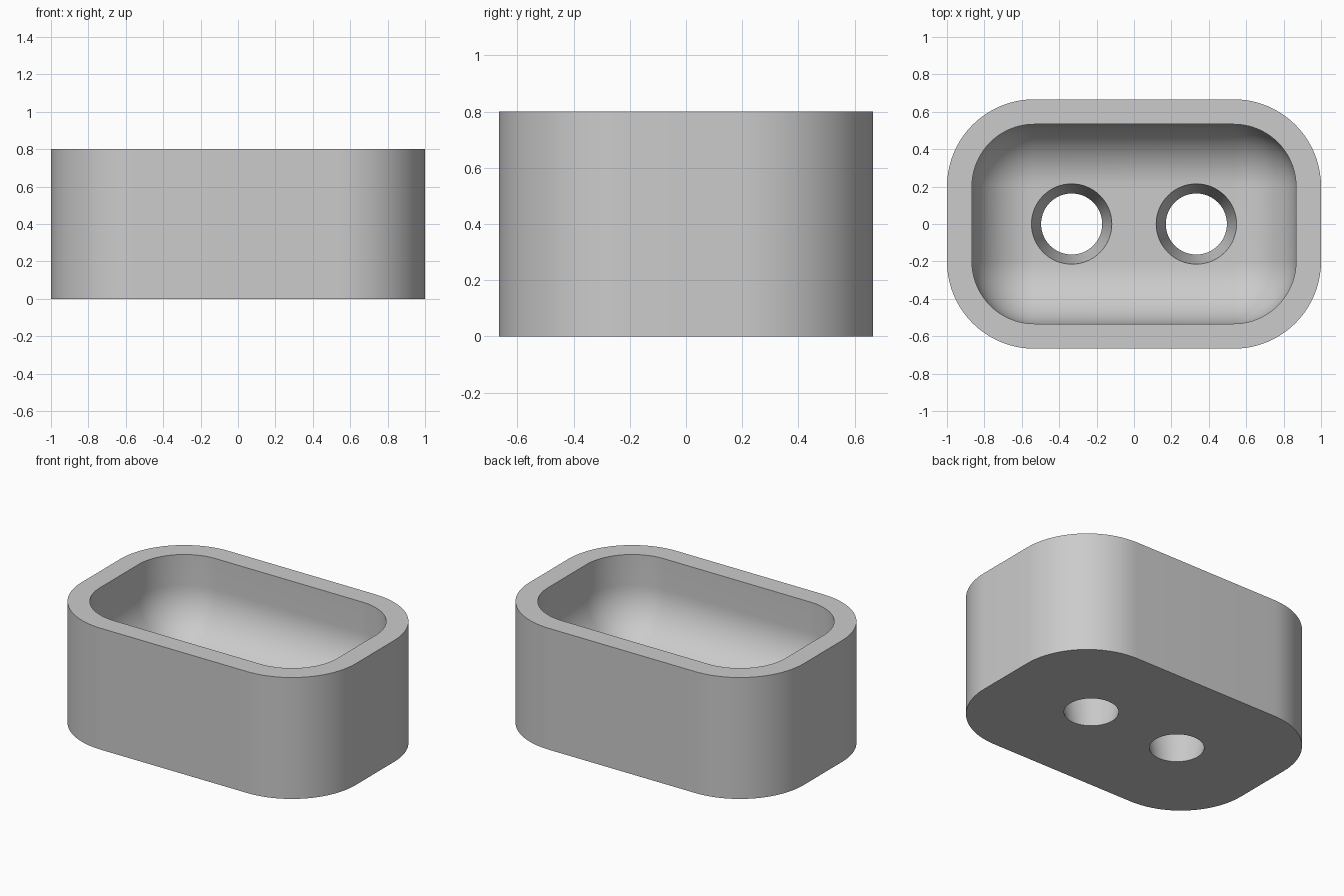
import bpy
import bmesh
import math

U = 1 / 15            # design unit: the tray is 30 x 20 x 12 units
WIDTH, DEPTH, HEIGHT = 30 * U, 20 * U, 12 * U
WALL, FLOOR = 2 * U, 4 * U
FILLET = 5 * U        # cavity corner and floor rounding
CORNER_STEPS, FILLET_STEPS = 20, 18

default = bpy.data.objects.get("Cube")
if default:
    bpy.data.objects.remove(default, do_unlink=True)

grey = bpy.data.materials.new("light grey")
grey.use_nodes = True
grey.diffuse_color = (0.6, 0.6, 0.6, 1)
grey.node_tree.nodes["Principled BSDF"].inputs["Base Color"].default_value = (0.6, 0.6, 0.6, 1)


def make_object(name, bm):
    mesh = bpy.data.meshes.new(name)
    bmesh.ops.recalc_face_normals(bm, faces=bm.faces)
    bm.to_mesh(mesh)
    bm.free()
    mesh.materials.append(grey)
    obj = bpy.data.objects.new(name, mesh)
    bpy.context.collection.objects.link(obj)
    return obj


def rounded_ring(bm, inset, radius, z):
    """Rounded rectangle of vertices, inset from the outer footprint."""
    cx = WIDTH / 2 - inset - radius
    cy = DEPTH / 2 - inset - radius
    ring = []
    for corner, (sx, sy) in enumerate([(1, 1), (-1, 1), (-1, -1), (1, -1)]):
        for i in range(CORNER_STEPS + 1):
            a = math.pi / 2 * (corner + i / CORNER_STEPS)
            ring.append(bm.verts.new((sx * cx + radius * math.cos(a),
                                      sy * cy + radius * math.sin(a), z)))
    return ring


# Tray body: outer wall, rim, inner wall, rounded cavity floor
bm = bmesh.new()
outer_radius = FILLET + WALL
rings = [rounded_ring(bm, 0, outer_radius, 0),
         rounded_ring(bm, 0, outer_radius, HEIGHT),
         rounded_ring(bm, WALL, FILLET, HEIGHT)]
for i in range(FILLET_STEPS + 1):
    a = math.pi / 2 * i / FILLET_STEPS
    r = FILLET * math.cos(a)
    rings.append(rounded_ring(bm, WALL + FILLET - r, r,
                              FLOOR + FILLET * (1 - math.sin(a))))
for low, high in zip(rings, rings[1:]):
    n = len(low)
    for i in range(n):
        j = (i + 1) % n
        bm.faces.new((low[i], low[j], high[j], high[i]))
bm.faces.new(rings[0])
bm.faces.new(rings[-1])
bmesh.ops.remove_doubles(bm, verts=bm.verts, dist=1e-5)
tray = make_object("tray_body", bm)

# Two tapered drain holes through the floor
bottom_radius, top_radius = 2.45 * U, 3.22 * U
slope = (top_radius - bottom_radius) / FLOOR
below, above = -U, FLOOR + 2 * U
for side, label in ((-1, "right"), (1, "left")):
    bm = bmesh.new()
    bmesh.ops.create_cone(bm, cap_ends=True, segments=64,
                          radius1=bottom_radius + slope * below,
                          radius2=bottom_radius + slope * above,
                          depth=above - below)
    bmesh.ops.translate(bm, verts=bm.verts, vec=(side * 5 * U, 0, (above + below) / 2))
    cutter = make_object(label + "_hole_cutter", bm)
    cutter.hide_render = True
    cutter.hide_set(True)
    cut = tray.modifiers.new(label + "_hole", "BOOLEAN")
    cut.operation = "DIFFERENCE"
    cut.solver = "EXACT"
    cut.object = cutter

# Apply the cuts, remove the cutters and shade smooth
bpy.ops.object.select_all(action="DESELECT")
tray.select_set(True)
bpy.context.view_layer.objects.active = tray
for name in [m.name for m in tray.modifiers]:
    cutter = tray.modifiers[name].object
    bpy.ops.object.modifier_apply(modifier=name)
    bpy.data.objects.remove(cutter, do_unlink=True)
bpy.ops.object.shade_smooth_by_angle(angle=math.radians(35))
